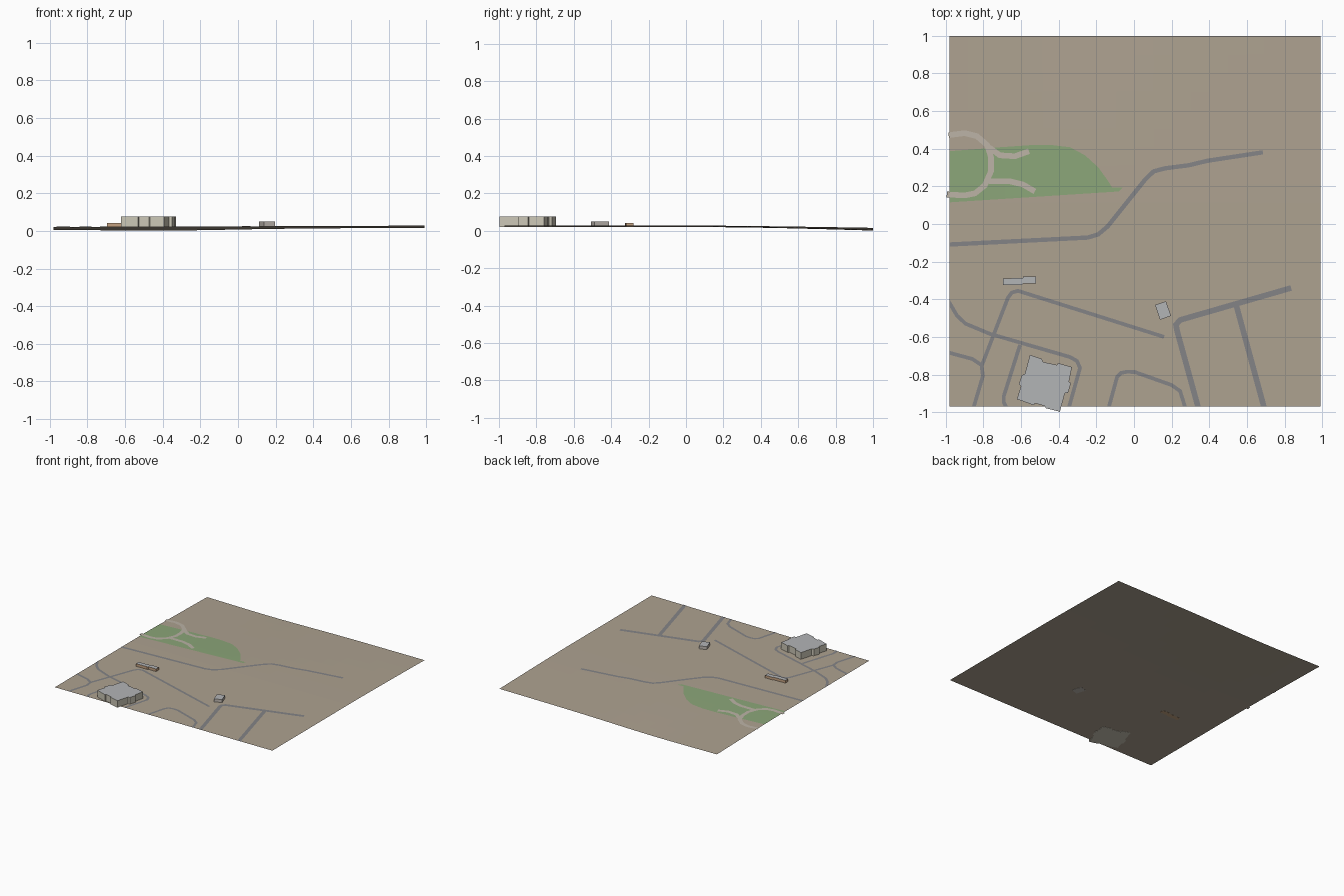
import bpy, bmesh, math
from mathutils import Vector

if "Cube" in bpy.data.objects:
    bpy.data.objects.remove(bpy.data.objects["Cube"])

X0, X1, Y0, Y1 = -0.98, 0.99, -0.97, 1.0


def material(name, rgb):
    m = bpy.data.materials.new(name)
    m.diffuse_color = (*rgb, 1)
    m.use_nodes = True
    m.node_tree.nodes["Principled BSDF"].inputs["Base Color"].default_value = m.diffuse_color
    return m


SOIL = material("soil", (0.42, 0.36, 0.28))
ASPHALT = material("asphalt", (0.23, 0.23, 0.24))
GRASS = material("grass", (0.26, 0.38, 0.19))
GRAVEL = material("gravel", (0.50, 0.45, 0.38))
ROOF = material("roof", (0.45, 0.46, 0.47))
CREAM = material("cream_wall", (0.60, 0.57, 0.47))
BRICK = material("brick_wall", (0.55, 0.36, 0.22))
STONE = material("stone_wall", (0.50, 0.46, 0.42))


def ground_z(x, y):
    # nearly level at the front, sinking gently towards the back
    d = max(0, (y - 0.1) / 0.9) ** 1.3
    return 0.024 + 0.004 * x - d * (0.012 + 0.009 * math.exp(-((x + 0.4) / 0.5) ** 2))


def finish(bm, name, *mats):
    me = bpy.data.meshes.new(name)
    bm.to_mesh(me)
    bm.free()
    ob = bpy.data.objects.new(name, me)
    for m in mats:
        me.materials.append(m)
    bpy.context.collection.objects.link(ob)
    return ob


def cut(bm, co, no, clear=False):
    bmesh.ops.bisect_plane(bm, geom=bm.verts[:] + bm.edges[:] + bm.faces[:], dist=1e-6,
                           plane_co=co, plane_no=no, clear_outer=clear)


def drape(bm, offset, clip):
    # slice a flat sheet along a grid and lay it on the ground
    if clip:
        cut(bm, (X0, 0, 0), (-1, 0, 0), True)
        cut(bm, (0, Y0, 0), (0, -1, 0), True)
    bmesh.ops.triangulate(bm, faces=bm.faces[:])
    for i in range(1, 20):
        cut(bm, (X0 + (X1 - X0) * i / 20, 0, 0), (1, 0, 0))
        cut(bm, (0, Y0 + (Y1 - Y0) * i / 20, 0), (0, 1, 0))
    for f in bm.faces:
        f.normal_update()
        if f.normal.z < 0:
            f.normal_flip()
    for v in bm.verts:
        v.co.z = ground_z(v.co.x, v.co.y) + offset


def ribbon(name, pts, width, mat, offset=0.0015, clip=True):
    bm = bmesh.new()
    p = [Vector(q) for q in pts]
    rows = []
    for i, q in enumerate(p):
        a = (q - p[i - 1]).normalized() if i else (p[1] - q).normalized()
        b = (p[i + 1] - q).normalized() if i < len(p) - 1 else a
        t = (a + b).normalized()
        n = Vector((-t.y, t.x)) * (width / 2 / max(t.dot(a), 0.6))
        rows.append([bm.verts.new((*(q + n), 0)), bm.verts.new((*(q - n), 0))])
    for r, s in zip(rows, rows[1:]):
        bm.faces.new((r[0], r[1], s[1], s[0]))
    drape(bm, offset, clip)
    return finish(bm, name, mat)


def building(name, outline, top, wall):
    bm = bmesh.new()
    n = len(outline)
    cx, cy = sum(p[0] for p in outline) / n, sum(p[1] for p in outline) / n
    base = ground_z(cx, cy) - 0.001
    face = bm.faces.new([bm.verts.new((x, y, base)) for x, y in outline])
    up = bmesh.ops.extrude_face_region(bm, geom=[face], use_keep_orig=True)["geom"]
    for v in up:
        if isinstance(v, bmesh.types.BMVert):
            v.co.z = top
    bmesh.ops.recalc_face_normals(bm, faces=bm.faces[:])
    for f in bm.faces:
        f.material_index = 1 if f.normal.z > 0.5 else 0
    return finish(bm, name, wall, ROOF)


# ground sheet
bm = bmesh.new()
bmesh.ops.create_grid(bm, x_segments=20, y_segments=20, size=1)
for v in bm.verts:
    v.co.x = X0 + (v.co.x + 1) / 2 * (X1 - X0)
    v.co.y = Y0 + (v.co.y + 1) / 2 * (Y1 - Y0)
    v.co.z = ground_z(v.co.x, v.co.y)
finish(bm, "ground", SOIL)

# park lawn
bm = bmesh.new()
lawn = [(-.98, .387), (-.71, .408), (-.55, .419), (-.45, .421), (-.34, .408), (-.26, .365),
        (-.19, .301), (-.14, .232), (-.117, .195), (-.058, .195), (-.08, .173), (-.98, .115)]
bm.faces.new([bm.verts.new((x, y, 0)) for x, y in lawn])
drape(bm, 0.001, True)
finish(bm, "park_lawn", GRASS)

# park footpaths
for name, pts in {
    "park_path_loop": [(-.985, .472), (-.9, .483), (-.835, .467), (-.78, .419), (-.76, .355), (-.76, .28),
                       (-.793, .205), (-.845, .163), (-.9, .152), (-.995, .157)],
    "park_path_north": [(-.771, .408), (-.713, .365), (-.633, .36), (-.558, .387)],
    "park_path_south": [(-.771, .227), (-.66, .227), (-.59, .21), (-.527, .173)],
}.items():
    ribbon(name, pts, 0.03, GRAVEL, 0.002, False)

# roads
for name, width, pts in [
    ("main_road", .023, [(-1.0, -.11), (-.245, -.072), (-.19, -.055), (-.14, -.013), (.06, .237),
                         (.105, .28), (.165, .296), (.29, .312), (.39, .336), (.685, .381)]),
    ("west_corner_road", .02, [(-1.02, -.674), (-.86, -.717), (-.81, -.75), (-.803, -.808), (-.86, -1.0)]),
    ("diagonal_road", .02, [(-.808, -.75), (-.67, -.392), (-.65, -.365), (-.617, -.355), (.16, -.6)]),
    ("west_road", .02, [(-1.0, -.385), (-.98, -.42), (-.94, -.488), (-.895, -.53), (-.765, -.584),
                        (-.34, -.707), (-.303, -.728), (-.287, -.765), (-.353, -1.0)]),
    ("hall_driveway", .02, [(-.606, -.643), (-.692, -.915), (-.692, -.947), (-.665, -1.0)]),
    ("south_loop_road", .02, [(-.141, -1.0), (-.09, -.813), (-.07, -.792), (-.037, -.785), (.005, -.787),
                              (.2, -.856), (.245, -.888), (.28, -1.0)]),
    ("east_road", .03, [(.835, -.34), (.245, -.51), (.223, -.536), (.229, -.568), (.348, -1.0)]),
    ("east_side_road", .03, [(.543, -.43), (.698, -1.0)]),
]:
    ribbon(name, pts, width, ASPHALT)

# buildings
building("large_hall", [(-.553, -.696), (-.489, -.717), (-.484, -.733), (-.41, -.749), (-.404, -.739),
                        (-.33, -.76), (-.346, -.84), (-.335, -.845), (-.351, -.899), (-.367, -.899),
                        (-.394, -.998), (-.468, -.979), (-.473, -.968), (-.527, -.952), (-.532, -.963),
                        (-.622, -.931), (-.601, -.861), (-.612, -.851), (-.596, -.803), (-.58, -.797)],
         0.077, CREAM)
building("long_shed", [(-.697, -.29), (-.59, -.286), (-.59, -.28), (-.521, -.28), (-.521, -.317),
                       (-.59, -.317), (-.596, -.323), (-.697, -.325)], 0.043, BRICK)
building("small_house", [(.112, -.43), (.17, -.411), (.197, -.488), (.138, -.509)], 0.049, STONE)
